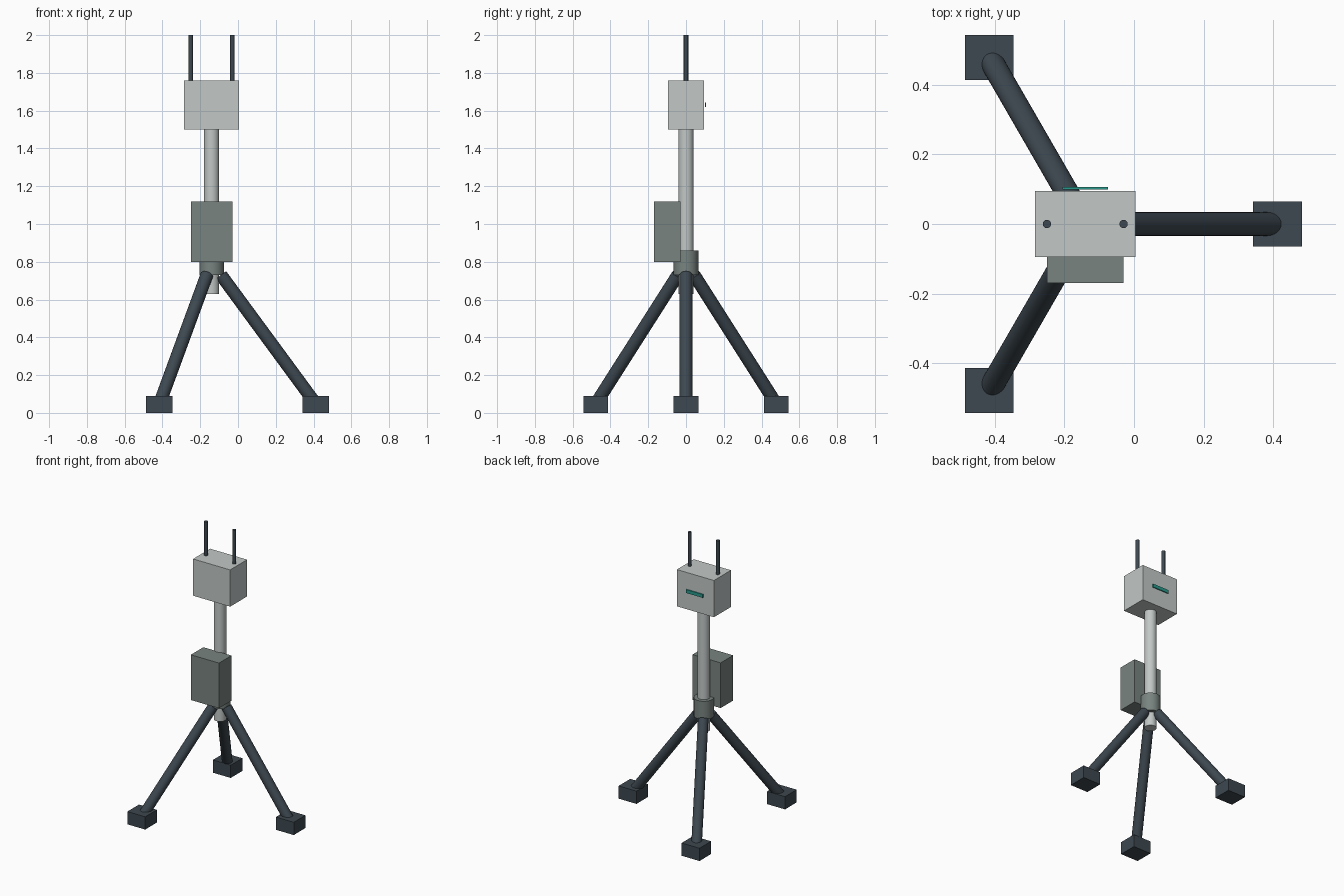
import bpy
import math
from mathutils import Vector

old = bpy.data.objects.get("Cube")
if old:
    bpy.data.objects.remove(old, do_unlink=True)


def material(name, rgb):
    mat = bpy.data.materials.new(name)
    mat.use_nodes = True
    color = (*rgb, 1)
    mat.diffuse_color = color
    mat.node_tree.nodes["Principled BSDF"].inputs["Base Color"].default_value = color
    return mat


light_grey = material("light grey", (0.54, 0.58, 0.57))
mid_grey = material("green grey", (0.19, 0.23, 0.215))
dark = material("dark slate", (0.047, 0.065, 0.08))
teal = material("teal", (0.022, 0.32, 0.26))


def box(name, center, size, mat):
    bpy.ops.mesh.primitive_cube_add(size=1, location=center)
    obj = bpy.context.object
    obj.name = name
    obj.scale = size
    bpy.ops.object.transform_apply(location=False, rotation=False, scale=True)
    obj.data.materials.append(mat)
    return obj


def tube(name, start, end, radius, mat, sides=32):
    start, end = Vector(start), Vector(end)
    axis = end - start
    bpy.ops.mesh.primitive_cylinder_add(
        vertices=sides, radius=radius, depth=axis.length, location=(start + end) / 2,
        rotation=axis.to_track_quat("Z", "Y").to_euler())
    obj = bpy.context.object
    obj.name = name
    obj.data.materials.append(mat)
    bpy.ops.object.shade_smooth_by_angle(angle=math.radians(40))
    return obj


MAST_X = -0.14

# Mast and the collar that joins the legs
tube("mast", (MAST_X, 0, 0.63), (MAST_X, 0, 1.52), 0.04, light_grey)
tube("leg_collar", (MAST_X, 0, 0.73), (MAST_X, 0, 0.86), 0.065, mid_grey)

# Three splayed legs, each with a square foot
for i, side in enumerate(("left", "back_right", "front_right")):
    angle = math.radians(120 * i)
    out = Vector((math.cos(angle), math.sin(angle), 0))
    base = Vector((MAST_X, 0, 0))
    top = base + out * 0.05 + Vector((0, 0, 0.73))
    bottom = base + out * 0.55 + Vector((0, 0, 0.05))
    tube(side + "_leg", top, bottom, 0.034, dark)
    foot = base + out * 0.552
    box(side + "_foot", (foot.x, foot.y, 0.045), (0.14, 0.13, 0.09), dark)

# Battery case on the front of the mast
box("battery_case", (MAST_X, -0.1, 0.96), (0.22, 0.14, 0.32), mid_grey)

# Instrument head with a status bar on its back
box("instrument_head", (MAST_X, 0, 1.63), (0.29, 0.19, 0.26), light_grey)
box("status_bar", (MAST_X, 0.103, 1.632), (0.13, 0.007, 0.024), teal)

# Pair of antennas
for side, sign in (("left", 1), ("right", -1)):
    x = MAST_X + sign * 0.11
    tube(side + "_antenna", (x, 0, 1.75), (x, 0, 2), 0.012, dark, 16)
